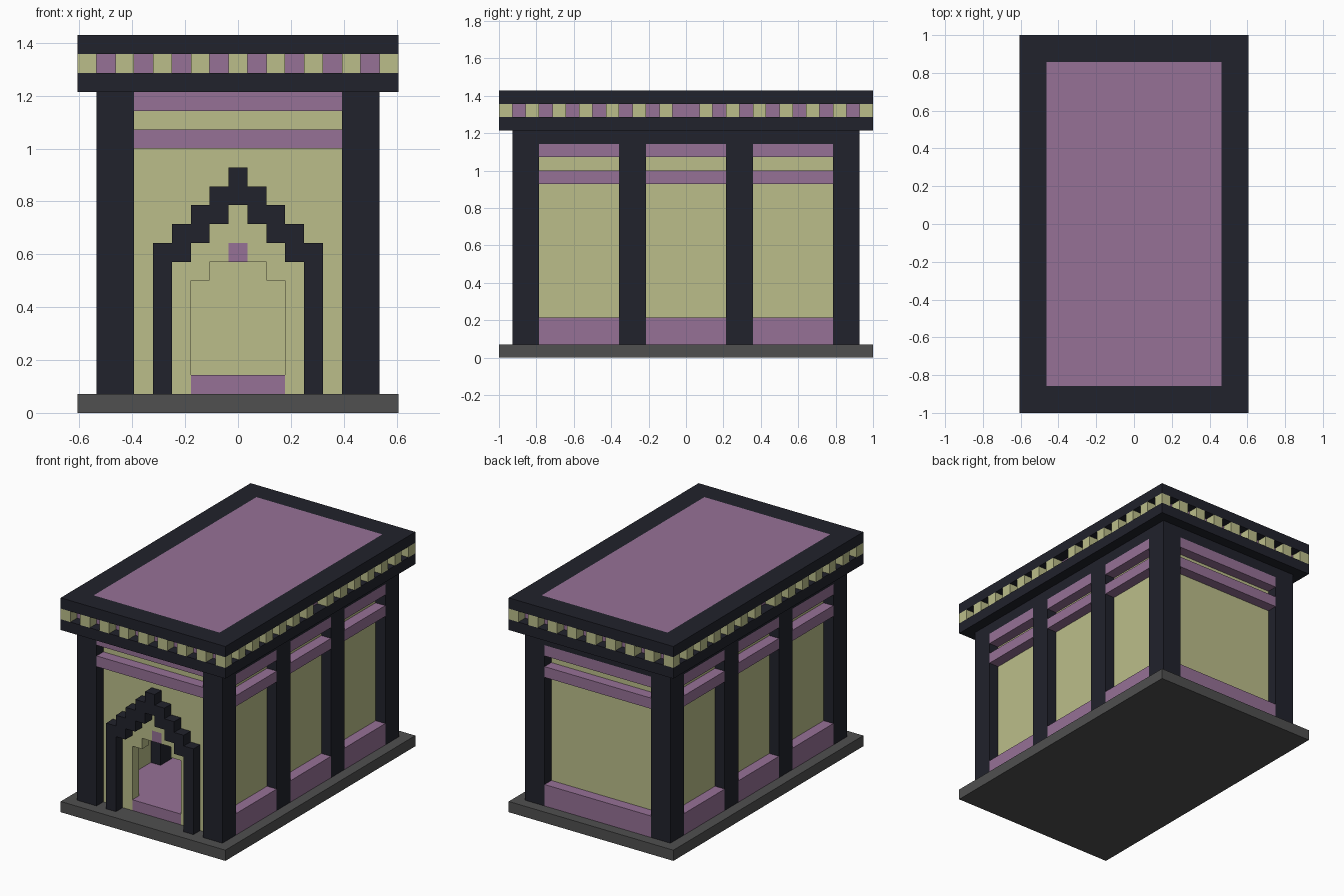
import bpy
import bmesh
from mathutils import Vector

if "Cube" in bpy.data.objects:
    bpy.data.objects.remove(bpy.data.objects["Cube"])

U = 2 / 28  # block size: the building is 17 x 28 x 20 blocks


def material(name, rgb):
    mat = bpy.data.materials.new(name)
    mat.use_nodes = True
    color = (*rgb, 1)
    mat.diffuse_color = color
    mat.node_tree.nodes["Principled BSDF"].inputs["Base Color"].default_value = color
    return mat


DARK = material("dark_slate", (0.015, 0.016, 0.025))
YELLOW = material("pale_olive", (0.50, 0.515, 0.255))
PURPLE = material("dusty_purple", (0.305, 0.165, 0.305))
GREY = material("stone_grey", (0.08, 0.08, 0.08))


def blocks(name, mat, boxes):
    """One object from boxes given as (x0, x1, y0, y1, z0, z1) in blocks."""
    bm = bmesh.new()
    for x0, x1, y0, y1, z0, z1 in boxes:
        cube = bmesh.ops.create_cube(bm, size=1)
        size = Vector((x1 - x0, y1 - y0, z1 - z0)) * U
        center = Vector((x0 + x1, y0 + y1, z0 + z1)) * U / 2
        bmesh.ops.scale(bm, vec=size, verts=cube["verts"])
        bmesh.ops.translate(bm, vec=center, verts=cube["verts"])
    mesh = bpy.data.meshes.new(name)
    bm.to_mesh(mesh)
    bm.free()
    mesh.materials.append(mat)
    obj = bpy.data.objects.new(name, mesh)
    bpy.context.collection.objects.link(obj)
    return obj


def mirror_x(boxes):
    return boxes + [(-b[1], -b[0], *b[2:]) for b in boxes]


def mirror_y(boxes):
    return boxes + [(*b[:2], -b[3], -b[2], *b[4:]) for b in boxes]


# Base slab and inner floor, with the doorstep
blocks("base", GREY, [(-8.5, 8.5, -14, 14, 0, 1)])
blocks("floor", PURPLE, [(-5.5, 5.5, -11, 11, 1, 2)])
blocks("doorstep", PURPLE, [(-2.5, 2.5, -12, -11, 1, 2)])

# Pillars
blocks("corner_pillars", DARK, mirror_x(mirror_y([(5.5, 7.5, 11, 13, 1, 17)])))
blocks("side_pillars", DARK, mirror_x(mirror_y([(4.5, 7.5, 3, 5, 1, 17)])))

# Walls, set one block behind the pillar faces
blocks("side_walls", YELLOW, mirror_x([(5.5, 6.5, -11, 11, 1, 17)]))
blocks("back_wall", YELLOW, [(-5.5, 5.5, 11, 12, 1, 17)])
blocks("front_wall", YELLOW,
       mirror_x([(2.5, 5.5, -12, -11, 1, 17),
                 (1.5, 2.5, -12, -11, 7, 17),
                 (0.5, 1.5, -12, -11, 8, 17)])
       + [(-0.5, 0.5, -12, -11, 9, 17)])
blocks("door_keystone", PURPLE, [(-0.5, 0.5, -12, -11, 8, 9)])

# Trim bands flush with the pillars
bays = [(-11, -5), (-3, 3), (5, 11)]
levels = [(1, 3), (13, 14), (15, 16)]
blocks("side_bands", PURPLE,
       mirror_x([(6.5, 7.5, *bay, *lv) for bay in bays for lv in levels]))
blocks("side_beams", DARK, mirror_x([(6.5, 7.5, *bay, 16, 17) for bay in bays]))
blocks("back_bands", PURPLE, [(-5.5, 5.5, 12, 13, *lv) for lv in levels])
blocks("back_beam", DARK, [(-5.5, 5.5, 12, 13, 16, 17)])
blocks("front_bands", PURPLE,
       [(-5.5, 5.5, -13, -12, z, z + 1) for z in (14, 16)])

# Stepped arch around the doorway
arch = [(-0.5, 0.5, -13, -12, 11, 13)]
for i in range(1, 5):
    bottom = 1 if i == 4 else 11 - i
    arch += mirror_x([(i - 0.5, i + 0.5, -13, -12, bottom, 13 - i)])
blocks("door_arch", DARK, arch)

# Cornice: lower slab, recessed core and a row of dentils
blocks("cornice_slab", DARK, [(-8.5, 8.5, -14, 14, 17, 18)])
blocks("cornice_core", PURPLE, [(-7.5, 7.5, -13, 13, 18, 19)])
dentils = mirror_y([(x - 0.5, x + 0.5, 13, 14, 18, 19) for x in range(-8, 9, 2)])
dentils += mirror_x(mirror_y([(7.5, 8.5, y, y + 1, 18, 19) for y in range(1, 13, 2)]))
blocks("dentils", YELLOW, dentils)

# Roof with a flush panel inside a dark frame
blocks("roof_frame", DARK,
       mirror_x([(6.5, 8.5, -14, 14, 19, 20)])
       + mirror_y([(-6.5, 6.5, 12, 14, 19, 20)]))
blocks("roof_panel", PURPLE, [(-6.5, 6.5, -12, 12, 19, 20)])
